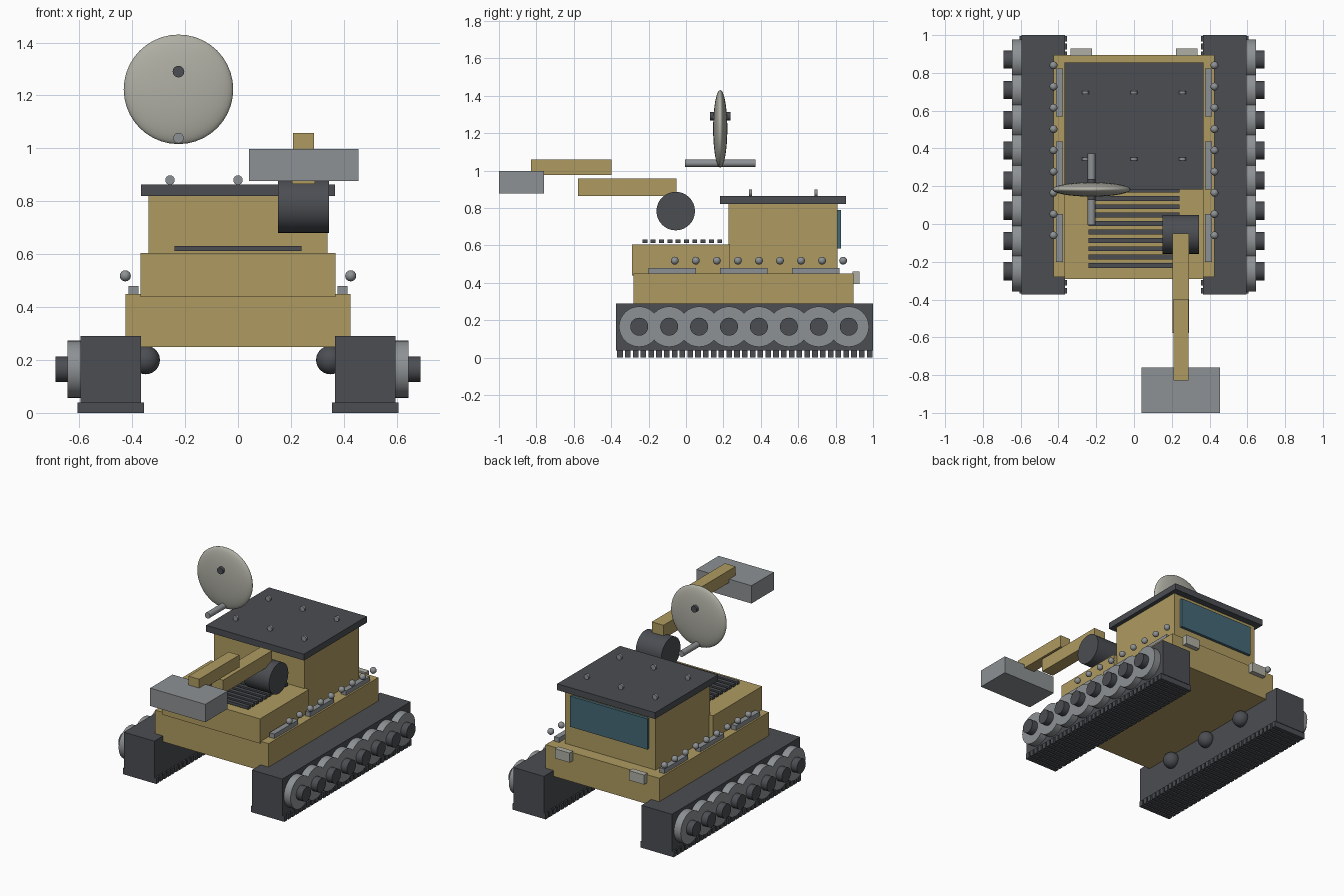
import bpy
from math import pi

cube = bpy.data.objects.get("Cube")
if cube:
    bpy.data.objects.remove(cube, do_unlink=True)


def material(name, r, g, b):
    m = bpy.data.materials.new(name)
    m.use_nodes = True
    m.diffuse_color = (r, g, b, 1)
    m.node_tree.nodes["Principled BSDF"].inputs["Base Color"].default_value = (r, g, b, 1)
    return m


TAN = material("tan paint", 0.43, 0.33, 0.12)
DARK = material("dark grey", 0.07, 0.075, 0.085)
GREY = material("steel grey", 0.27, 0.285, 0.295)
PALE = material("pale grey", 0.43, 0.43, 0.375)
GLASS = material("teal glass", 0.06, 0.14, 0.18)


def finish(name, mat):
    ob = bpy.context.object
    ob.name = name
    ob.data.materials.append(mat)
    return ob


def box(name, x, y, z, mat):
    """Box from (low, high) ranges on each axis."""
    ranges = (x, y, z)
    bpy.ops.mesh.primitive_cube_add(size=1, location=[(a + b) / 2 for a, b in ranges])
    bpy.context.object.scale = [b - a for a, b in ranges]
    bpy.ops.object.transform_apply(location=False, rotation=False, scale=True)
    return finish(name, mat)


def cylinder(name, centre, radius, depth, axis, mat, sides=32):
    turn = {"x": (0, pi / 2, 0), "y": (pi / 2, 0, 0)}[axis]
    bpy.ops.mesh.primitive_cylinder_add(vertices=sides, radius=radius, depth=depth,
                                        location=centre, rotation=turn)
    bpy.ops.object.shade_smooth_by_angle()
    return finish(name, mat)


def ball(name, centre, size, mat, segments=24):
    bpy.ops.mesh.primitive_uv_sphere_add(segments=segments, ring_count=segments // 2,
                                         radius=1, location=centre)
    bpy.context.object.scale = size
    bpy.ops.object.transform_apply(location=False, rotation=False, scale=True)
    bpy.ops.object.shade_smooth()
    return finish(name, mat)


def span(side, a, b):
    """Range from a to b on the chosen side of the centre line."""
    return sorted((side * a, side * b))


# Hull, hood, cab and roof
box("lower_hull", (-0.426, 0.426), (-0.28, 0.895), (0.25, 0.449), TAN)
box("hood", (-0.368, 0.368), (-0.29, 0.235), (0.438, 0.605), TAN)
box("cab", (-0.339, 0.339), (0.227, 0.81), (0.44, 0.825), TAN)
box("roof", (-0.367, 0.367), (0.183, 0.856), (0.82, 0.863), DARK)
box("cab_window", (-0.29, 0.29), (0.805, 0.829), (0.582, 0.79), GLASS)

# Hood grille
for i in range(10):
    y = -0.22 + i * 0.0445
    box("grille_bar", (-0.24, 0.24), (y - 0.013, y + 0.013), (0.612, 0.631), DARK)

# Roof bolts
for x in (-0.257, 0, 0.257):
    for y in (0.345, 0.695):
        cylinder("roof_bolt", (x, y, 0.88), 0.018, 0.016, "y", GREY, 16)

for s in (-1, 1):
    # Track block and tread pads
    box("track", span(s, 0.366, 0.595), (-0.374, 1), (0.038, 0.29), DARK)
    for i in range(33):
        y = -0.353 + i * 0.0417
        box("tread_pad", span(s, 0.355, 0.606), (y - 0.015, y + 0.015), (0, 0.04), DARK)

    # Road wheels and hubs
    for i in range(8):
        y = -0.25 + i * 0.16
        cylinder("road_wheel", (s * 0.61, y, 0.165), 0.108, 0.07, "x", GREY)
        cylinder("wheel_hub", (s * 0.65, y, 0.165), 0.048, 0.08, "x", DARK)

    # Suspension balls on the inner side of the track
    for y in (-0.04, 0.31, 0.66):
        ball("suspension_ball", (s * 0.349, y, 0.2), (0.054,) * 3, DARK)

    # Side rail plates and beads
    for y in (-0.073, 0.31, 0.695):
        box("side_plate", span(s, 0.377, 0.414), (y - 0.127, y + 0.127), (0.445, 0.48), GREY)
    for i in range(9):
        ball("side_bead", (s * 0.426, -0.06 + i * 0.1125, 0.518), (0.021,) * 3, GREY, 16)

    # Lamps on the rear
    box("rear_lamp", span(s, 0.223, 0.335), (0.89, 0.928), (0.394, 0.459), PALE)

# Digging arm
cylinder("arm_drum", (0.248, -0.055, 0.783), 0.103, 0.192, "x", DARK)
box("lower_arm", (0.204, 0.292), (-0.577, -0.05), (0.865, 0.957), TAN)
box("upper_arm", (0.208, 0.288), (-0.828, -0.397), (0.975, 1.058), TAN)
box("bucket", (0.041, 0.455), (-1, -0.76), (0.877, 0.998), GREY)

# Dish antenna
ball("dish", (-0.225, 0.183, 1.223), (0.207, 0.038, 0.207), PALE, 40)
cylinder("dish_feed", (-0.225, 0.183, 1.29), 0.022, 0.11, "y", DARK, 20)
cylinder("dish_rod", (-0.225, 0.183, 1.039), 0.02, 0.378, "y", GREY, 20)
